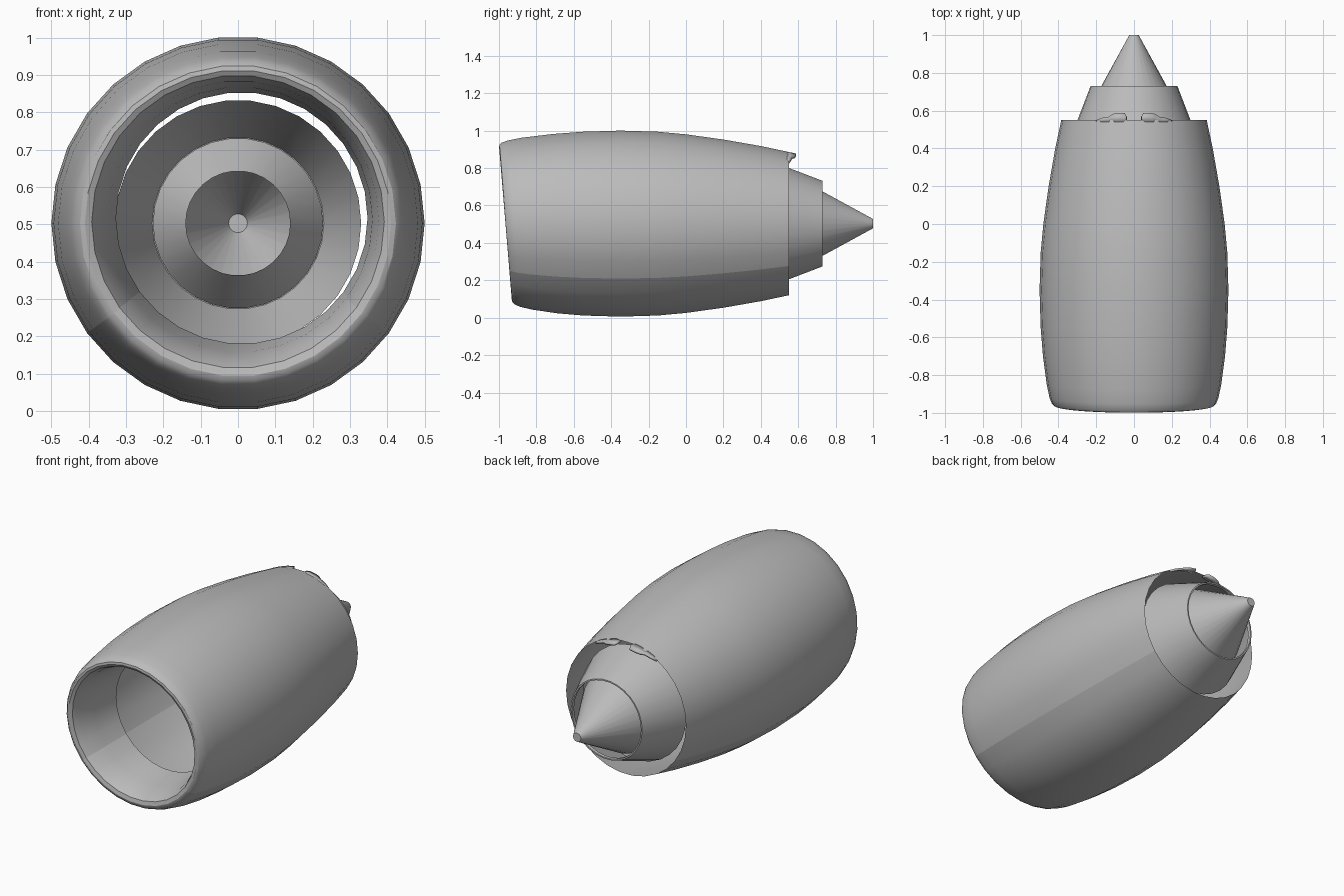
import bpy
import bmesh
from math import cos, sin, radians

SEGMENTS = 30
AXIS_Z = 0.503

if "Cube" in bpy.data.objects:
    bpy.data.objects.remove(bpy.data.objects["Cube"], do_unlink=True)

# One grey for the whole engine
grey = bpy.data.materials.new("engine_grey")
grey.use_nodes = True
colour = (0.5, 0.5, 0.5, 1)
grey.diffuse_color = colour
grey.node_tree.nodes["Principled BSDF"].inputs["Base Color"].default_value = colour


def finish(name, bm):
    """Turn a bmesh into a smooth shaded object."""
    mesh = bpy.data.meshes.new(name)
    bm.to_mesh(mesh)
    bm.free()
    mesh.materials.append(grey)
    obj = bpy.data.objects.new(name, mesh)
    bpy.context.collection.objects.link(obj)
    bpy.ops.object.select_all(action="DESELECT")
    obj.select_set(True)
    bpy.context.view_layer.objects.active = obj
    bpy.ops.object.shade_smooth_by_angle(angle=radians(30))
    return obj


def tilt(y, z):
    """Lean the inlet forward at the top, fading out along the barrel."""
    fade = min(1, max(0, (-0.6 - y) / 0.36))
    return y - 0.083 * (z - 0.5) * fade


def revolve(name, profile, cap_end=False, seams=()):
    """Spin (y, radius, x shift, z shift) points, rear to front, round y."""
    bm = bmesh.new()
    rings = []
    for y, r, *shift in profile:
        dx, dz = shift or (0, 0)
        ring = []
        for i in range(SEGMENTS):
            a = radians(360 / SEGMENTS * i)
            z = AXIS_Z + dz + r * sin(a)
            ring.append(bm.verts.new((dx + r * cos(a), tilt(y, z), z)))
        rings.append(ring)
    for low, high in zip(rings, rings[1:]):
        for i in range(SEGMENTS):
            j = (i + 1) % SEGMENTS
            bm.faces.new((low[i], low[j], high[j], high[i]))
    if cap_end:
        bm.faces.new(reversed(rings[0]))
    # Lengthwise seams keep a crisp shading break
    for low, high in zip(rings, rings[1:]):
        for i in seams:
            bm.edges.get((low[i], high[i])).smooth = False
    return finish(name, bm)


# Outer cowl, rolled over the lip into the inlet liner
revolve("nacelle_cowl", [
    (0.55, 0.385), (0.4, 0.417), (0.2, 0.452), (0, 0.48), (-0.15, 0.494),
    (-0.35, 0.5), (-0.55, 0.494), (-0.7, 0.482), (-0.85, 0.462),
    (-0.92, 0.447), (-0.95, 0.435), (-0.962, 0.423), (-0.965, 0.41),
    (-0.958, 0.392, 0, 0.004), (-0.92, 0.375, 0.002, 0.006),
    (-0.82, 0.355, 0.005, 0.01), (-0.65, 0.337, 0.01, 0.014),
], seams=(SEGMENTS * 9 // 10, SEGMENTS * 6 // 10))

# Open core nozzle with a thin rear lip
revolve("core_nozzle", [(0.71, 0.222), (0.73, 0.222), (0.73, 0.23), (0.47, 0.33)])

# Exhaust plug, hollow at the front
revolve("exhaust_plug", [(1, 0.025), (0.63, 0.228), (0.5, 0.14)], cap_end=True)

# Two scalloped fairing tabs on the upper rear edge of the cowl
tab_edge = [(0.04, 0.57), (0.05, 0.588), (0.09, 0.588), (0.115, 0.582),
            (0.135, 0.568), (0.17, 0.562), (0.2, 0.55)]
for name, side in (("left_rear_tab", 1), ("right_rear_tab", -1)):
    bm = bmesh.new()
    rows = []
    for x, y in tab_edge:
        row = []
        for yy, r in ((0.54, 0.386), (y, 0.385 - 0.2 * (y - 0.55))):
            z = AXIS_Z + (r * r - x * x) ** 0.5
            row.append(bm.verts.new((side * x, yy, z)))
        rows.append(row)
    for a, b in zip(rows, rows[1:]):
        quad = (a[0], b[0], b[1], a[1])
        bm.faces.new(quad if side > 0 else quad[::-1])
    tab = finish(name, bm)
    solid = tab.modifiers.new("thickness", "SOLIDIFY")
    solid.thickness = 0.012
